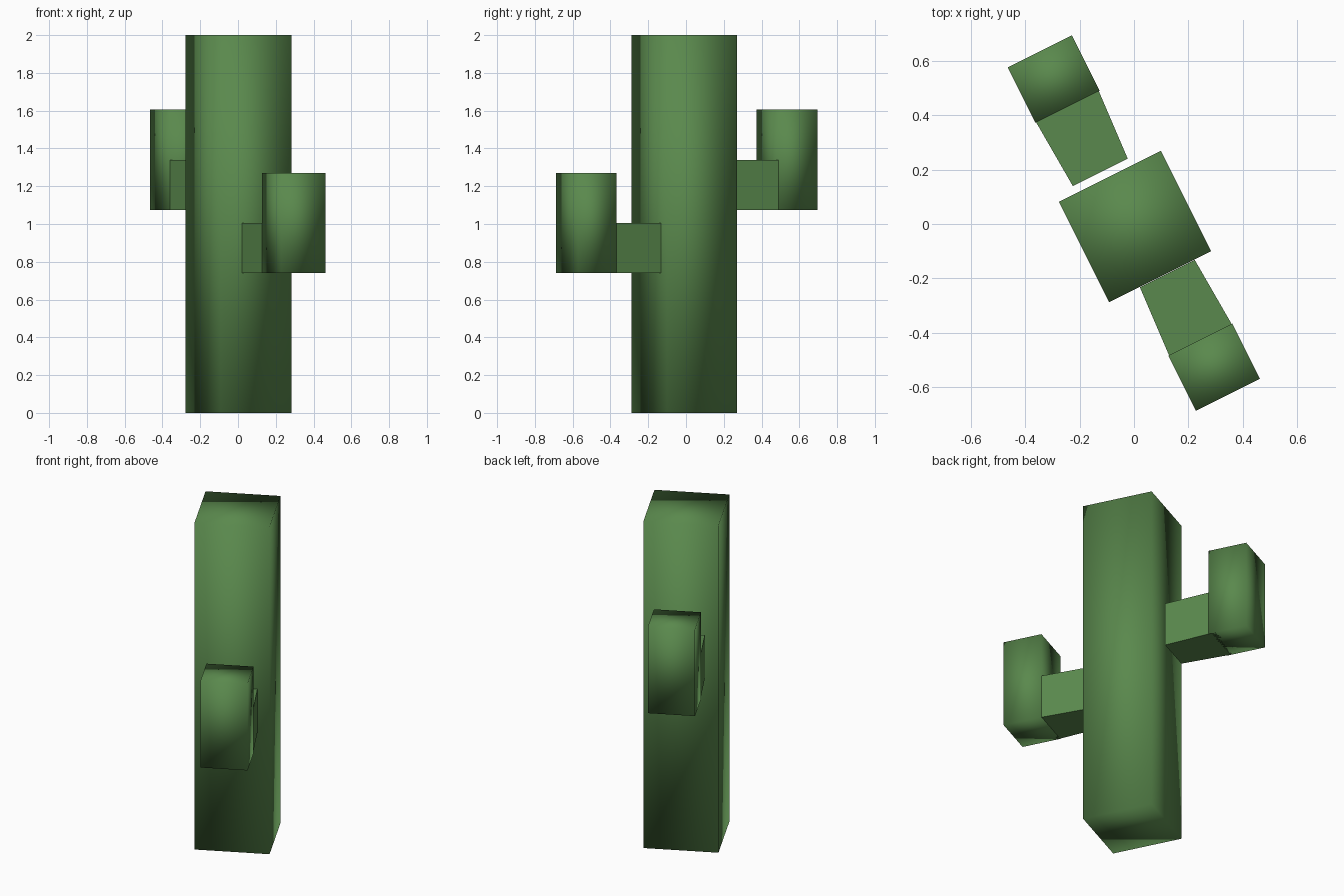
import bpy, bmesh, math
from mathutils import Matrix

if "Cube" in bpy.data.objects:
    bpy.data.objects.remove(bpy.data.objects["Cube"])

# one flat green for the whole cactus
green = bpy.data.materials.new("cactus_green")
green.diffuse_color = (0.102, 0.250, 0.074, 1)
green.use_nodes = True
green.node_tree.nodes["Principled BSDF"].inputs["Base Color"].default_value = green.diffuse_color

TURN = Matrix.Rotation(math.atan2(1, 2), 4, 'Z')   # whole plant is turned about z


def prism(name, sections, z0, z1, smooth):
    """Upright block. sections: (centre u, v, width) rows from front to back."""
    bm = bmesh.new()
    outline = [(u - w / 2, v) for u, v, w in sections]
    outline += [(u + w / 2, v) for u, v, w in reversed(sections)]
    face = bm.faces.new([bm.verts.new((x, y, z0)) for x, y in outline])
    top = bmesh.ops.extrude_face_region(bm, geom=[face])["geom"]
    bmesh.ops.translate(bm, vec=(0, 0, z1 - z0),
                        verts=[g for g in top if isinstance(g, bmesh.types.BMVert)])
    bmesh.ops.transform(bm, matrix=TURN, verts=bm.verts)
    bmesh.ops.recalc_face_normals(bm, faces=bm.faces)
    for f in bm.faces:
        f.smooth = smooth
    me = bpy.data.meshes.new(name)
    bm.to_mesh(me)
    bm.free()
    me.materials.append(green)
    ob = bpy.data.objects.new(name, me)
    bpy.context.collection.objects.link(ob)


# trunk, softly shaded like the arms' tips
prism("trunk", [(-0.001, -0.217, 0.42), (-0.001, 0.197, 0.42)], 0, 2, True)

# arms: a flaring link beside the trunk and an upright block at its end
for label, side, u, inner, z in (("front", -1, 0.028, 0.218, 0.74),
                                 ("back", 1, -0.026, 0.226, 1.075)):
    near, far = (0.490, 0.718) if side < 0 else (0.496, 0.724)
    prism(label + "_arm_link",
          [(u, side * inner, 0.226), (u, side * near, 0.258), (u, side * 0.69, 0.258)],
          z, z + 0.265, False)
    prism(label + "_arm_block",
          [(u, side * near, 0.264), (u, side * far, 0.264)], z, z + 0.53, True)
